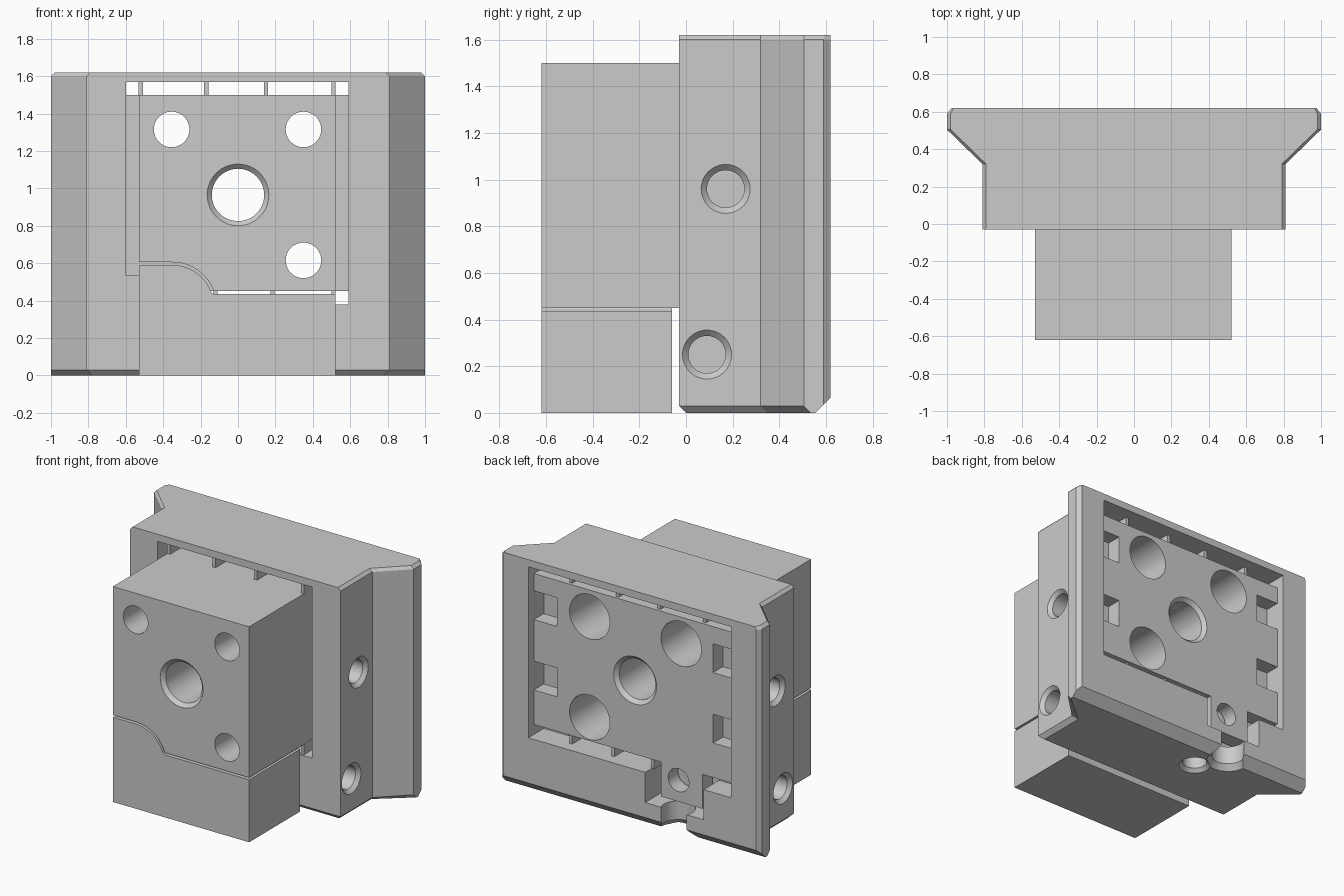
import bpy, bmesh, math
from mathutils import Vector, Matrix

cube = bpy.data.objects.get("Cube")
if cube:
    bpy.data.objects.remove(cube, do_unlink=True)

grey = bpy.data.materials.new("plain_grey")
grey.use_nodes = True
tone = (0.6, 0.6, 0.6, 1)
grey.diffuse_color = tone
grey.node_tree.nodes["Principled BSDF"].inputs["Base Color"].default_value = tone


def finish(bm, name):
    bmesh.ops.recalc_face_normals(bm, faces=bm.faces)
    mesh = bpy.data.meshes.new(name)
    bm.to_mesh(mesh)
    bm.free()
    obj = bpy.data.objects.new(name, mesh)
    obj.data.materials.append(grey)
    bpy.context.collection.objects.link(obj)
    return obj


def loft(name, rings):
    """Skin between rings of equal length and cap both ends."""
    bm = bmesh.new()
    loops = [[bm.verts.new(p) for p in ring] for ring in rings]
    n = len(loops[0])
    for a, b in zip(loops, loops[1:]):
        for i in range(n):
            j = (i + 1) % n
            bm.faces.new((a[i], a[j], b[j], b[i]))
    bm.faces.new(loops[0])
    bm.faces.new(loops[-1])
    return finish(bm, name)


def prism(name, profile, y0, y1):
    return loft(name, [[(x, y, z) for x, z in profile] for y in (y0, y1)])


def box(name, x0, x1, y0, y1, z0, z1):
    return prism(name, [(x0, z0), (x1, z0), (x1, z1), (x0, z1)], y0, y1)


def bore(start, direction, steps, sides=48):
    """Round cutter; steps are (distance, radius) pairs along the axis."""
    turn = Vector(direction).to_track_quat('Z', 'Y').to_matrix()
    rings = []
    for d, r in steps:
        rings.append([Vector(start) + turn @ Vector((
            r * math.cos(math.tau * i / sides), r * math.sin(math.tau * i / sides), d))
            for i in range(sides)])
    return loft("cutter", rings)


def combine(obj, others, operation='DIFFERENCE'):
    for other in others:
        other.hide_render = True
        mod = obj.modifiers.new("boolean", 'BOOLEAN')
        mod.operation, mod.solver, mod.object = operation, 'EXACT', other
        bpy.context.view_layer.objects.active = obj
        bpy.ops.object.modifier_apply(modifier=mod.name)
        bpy.data.objects.remove(other, do_unlink=True)


def arc(cx, cz, r, a0, a1, n=12):
    return [(cx + r * math.cos(math.radians(a0 + (a1 - a0) * i / n)),
             cz + r * math.sin(math.radians(a0 + (a1 - a0) * i / n))) for i in range(n + 1)]


def stepped_edge(left, gap):
    """Curved lower edge, lowered by gap, from the left side to the flat part."""
    curve = arc(-0.35, 0.37, 0.235 - gap, 90, 20)
    flat = 0.45 - gap
    curve = [p for p in curve if p[1] > flat]
    return [(left, curve[0][1])] + curve + [(curve[-1][0] + 0.015, flat)]


# Dovetail frame: half outline mirrored, with chamfered top and bottom rings
def outline(z, inset=0.0, lower=0.0):
    half = [(0.81 - inset - lower, -0.03 + lower), (0.81 - inset - lower, 0.32 + lower),
            (1 - inset, 0.505 + lower), (1 - inset, 0.59), (0.975 - inset / 2, 0.62)]
    return [(x, y, z) for x, y in half] + [(-x, y, z) for x, y in reversed(half)]


frame = loft("dovetail_frame", [outline(0, lower=0.03), outline(0.03),
                                outline(1.6), outline(1.62, inset=0.02)])
bm = bmesh.new()
bm.from_mesh(frame.data)
cut = bmesh.ops.bisect_plane(bm, geom=bm.verts[:] + bm.edges[:] + bm.faces[:],
                             plane_co=(0, 0.555, 0), plane_no=(0, 1, -1), clear_outer=True)
bmesh.ops.holes_fill(bm, edges=[e for e in bm.edges if e.is_boundary])
bmesh.ops.recalc_face_normals(bm, faces=bm.faces)
bm.to_mesh(frame.data)
bm.free()

# Frame openings: front window, wider rear recess, screw pocket
window = prism("cutter", stepped_edge(-0.6, 0.07) + [(0.59, 0.38), (0.59, 1.57), (-0.6, 1.57)], -0.2, 0.8)
cutters = [window,
           box("cutter", -0.78, 0.78, 0.45, 0.8, 0.38, 1.57),
           box("cutter", -0.57, -0.12, 0.44, 0.8, 0.17, 0.6)]
# Chamfered screw holes on both sides and below
for side in (-1, 1):
    for y, z, depth in ((0.17, 0.96, 0.4), (0.09, 0.25, 0.5)):
        cutters.append(bore((side * 0.83, y, z), (-side, 0, 0),
                            [(0, 0.125), (0.045, 0.08), (depth, 0.08)]))
cutters.append(bore((-0.21, 0.38, -0.02), (0, 0, 1), [(0, 0.125), (0.045, 0.08), (0.3, 0.08)]))
cutters.append(bore((-0.34, 0.57, -0.02), (0, 0, 1), [(0, 0.16), (0.06, 0.11), (0.3, 0.11)]))
combine(frame, cutters)

# Sliding insert: projecting block with a rear flange and screw tab
insert = prism("sliding_insert", stepped_edge(-0.53, 0.0) + [(0.52, 0.45), (0.52, 1.5), (-0.53, 1.5)], -0.62, 0.5)
flange = prism("flange", [(-0.78, 0.45), (-0.52, 0.45), (-0.52, 0.21), (-0.2, 0.21), (-0.2, 0.45),
                          (0.78, 0.45), (0.78, 1.5), (-0.78, 1.5)], 0.452, 0.56)
combine(insert, [flange], 'UNION')
cutters = []
for z in (0.69, 1.18):
    for side in (-1, 1):
        x0, x1 = sorted((side * 0.6, side * 0.9))
        cutters.append(box("cutter", x0, x1, 0.4, 0.7, z, z + 0.2))
for x, z in ((-0.355, 1.315), (0.35, 1.315), (0.35, 0.615)):
    cutters.append(bore((x, -0.7, z), (0, 1, 0),
                        [(0, 0.095), (0.35, 0.095), (0.351, 0.155), (1.4, 0.155)]))
cutters.append(bore((0, -0.64, 0.965), (0, 1, 0),
                    [(0, 0.185), (0.045, 0.14), (1.175, 0.14), (1.22, 0.185)]))
cutters.append(bore((-0.335, 0.4, 0.36), (0, 1, 0), [(0, 0.08), (0.3, 0.08)]))
combine(insert, cutters)

# Loose lower block, following the insert's curved edge
prism("lower_block", stepped_edge(-0.53, 0.015) + [(0.52, 0.435), (0.52, 0), (-0.53, 0)], -0.62, -0.06)

# Thin breakaway ribs bridging the gap above and below the insert
for i, x in enumerate((-0.52, -0.17, 0.15, 0.51)):
    box(f"upper_rib_{i + 1}", x - 0.011, x + 0.011, -0.02, 0.54, 1.495, 1.575)
for i, x in enumerate((-0.12, 0.185, 0.51)):
    box(f"lower_rib_{i + 1}", x - 0.011, x + 0.011, -0.02, 0.54, 0.375, 0.455)

# Smooth the bores while keeping the machined edges crisp
bpy.ops.object.select_all(action='DESELECT')
for obj in (frame, insert):
    obj.select_set(True)
bpy.context.view_layer.objects.active = frame
bpy.ops.object.shade_smooth_by_angle(angle=math.radians(25))
